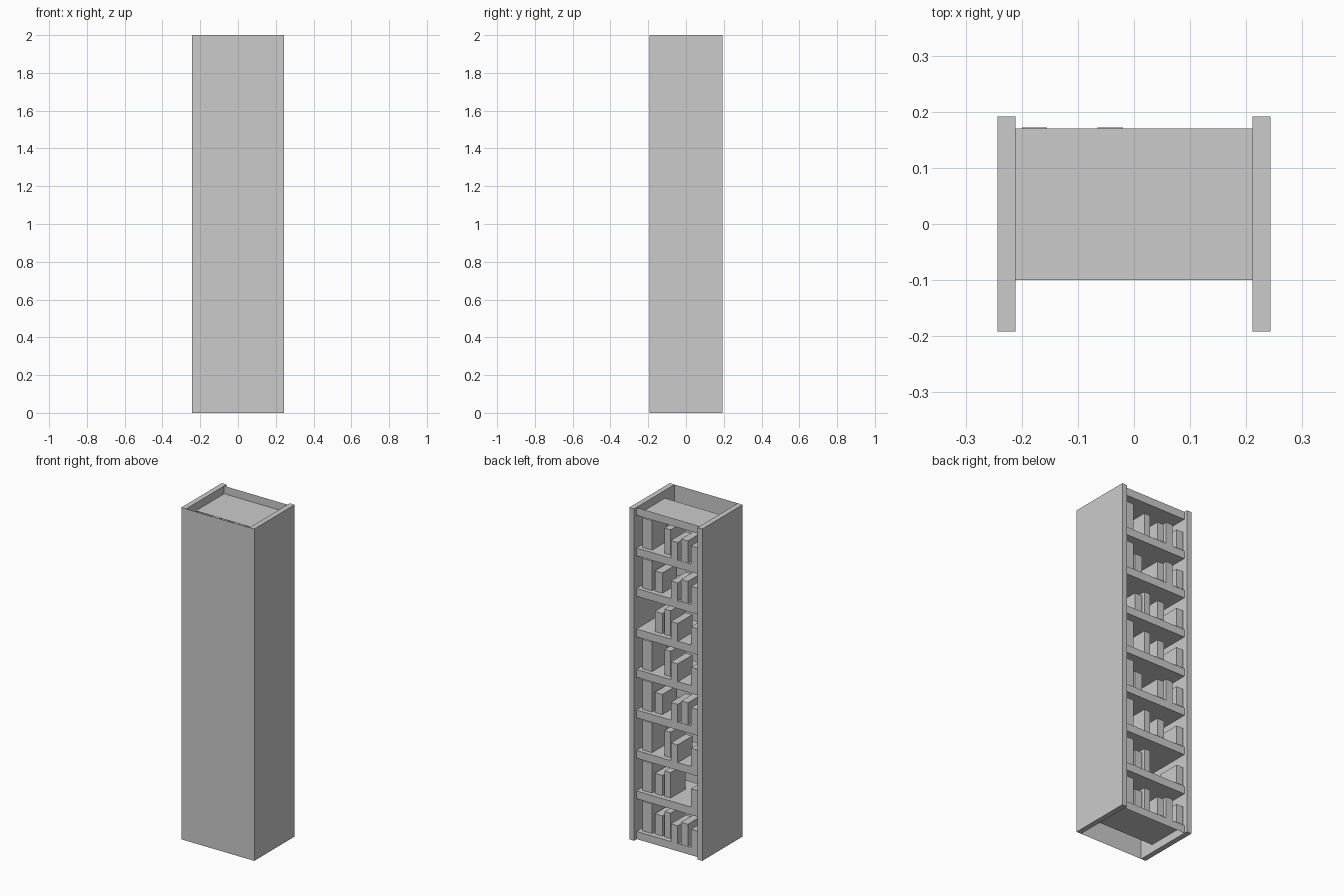
import bpy, bmesh
from mathutils import Vector

if "Cube" in bpy.data.objects:
    bpy.data.objects.remove(bpy.data.objects["Cube"])


def box(name, x, y, z, skip=()):
    """Box from axis ranges; faces whose outward normal is in skip are left open."""
    bm = bmesh.new()
    bmesh.ops.create_cube(bm, size=1)
    bm.normal_update()
    gone = [f for f in bm.faces if any(f.normal.dot(Vector(s)) > 0.9 for s in skip)]
    bmesh.ops.delete(bm, geom=gone, context='FACES')
    for v in bm.verts:
        v.co = [r[0] if c < 0 else r[1] for c, r in zip(v.co, (x, y, z))]
    me = bpy.data.meshes.new(name)
    bm.to_mesh(me)
    bm.free()
    ob = bpy.data.objects.new(name, me)
    bpy.context.collection.objects.link(ob)
    return ob


W, IN = 0.243, 0.211          # outer and inner half widths
Y0, Y1 = -0.192, 0.192        # cabinet depth
TOP, BOTTOM, FRONT, BACK = (0, 0, 1), (0, 0, -1), (0, -1, 0), (0, 1, 0)
SIDES = [(1, 0, 0), (-1, 0, 0)]

# Side panels
box("side_panel_left", (-W, -IN), (Y0, Y1), (0, 2))
box("side_panel_right", (IN, W), (Y0, Y1), (0, 2))

# Thin closing panel: a single sheet
box("closing_panel", (-W, W), (Y0, Y1), (0, 2), [TOP, BOTTOM, BACK] + SIDES)

# Shelves: lipped along the open side, outermost ones open above and below
STEP, THICK = 0.244, 0.047
shelf_tops = [2 - STEP * k for k in range(9)]
for k, z in enumerate(shelf_tops):
    skip = SIDES + [FRONT]
    if k == 0:
        skip.append(TOP)
    if k == 8:
        skip.append(BOTTOM)
    box(f"shelf_{k}", (-IN, IN), (-0.10, 0.17), (max(z - THICK, 0.002), z), skip)

# Books: x range, outer y, height for each slot
slots = {
    "A": ((0.125, 0.19), 0.145, 0.178),
    "B": ((0.06, 0.11), 0.14, 0.122),
    "C": ((0.005, 0.045), 0.14, 0.153),
    "D": ((-0.065, -0.02), 0.172, 0.108),
    "E": ((-0.13, -0.085), 0.168, 0.133),
    "F": ((-0.20, -0.155), 0.172, 0.112),
}
rows = ["ACDEF", "ABDEF", "BCDF", "ACDF", "ABDEF", "ACDF", "ABCF", "ABCDEF"]
for k, row in enumerate(rows):
    z = shelf_tops[k + 1]
    for s in row:
        x, y, h = slots[s]
        box(f"book_{k}_{s}", x, (y - 0.14, y), (z, z + h))
